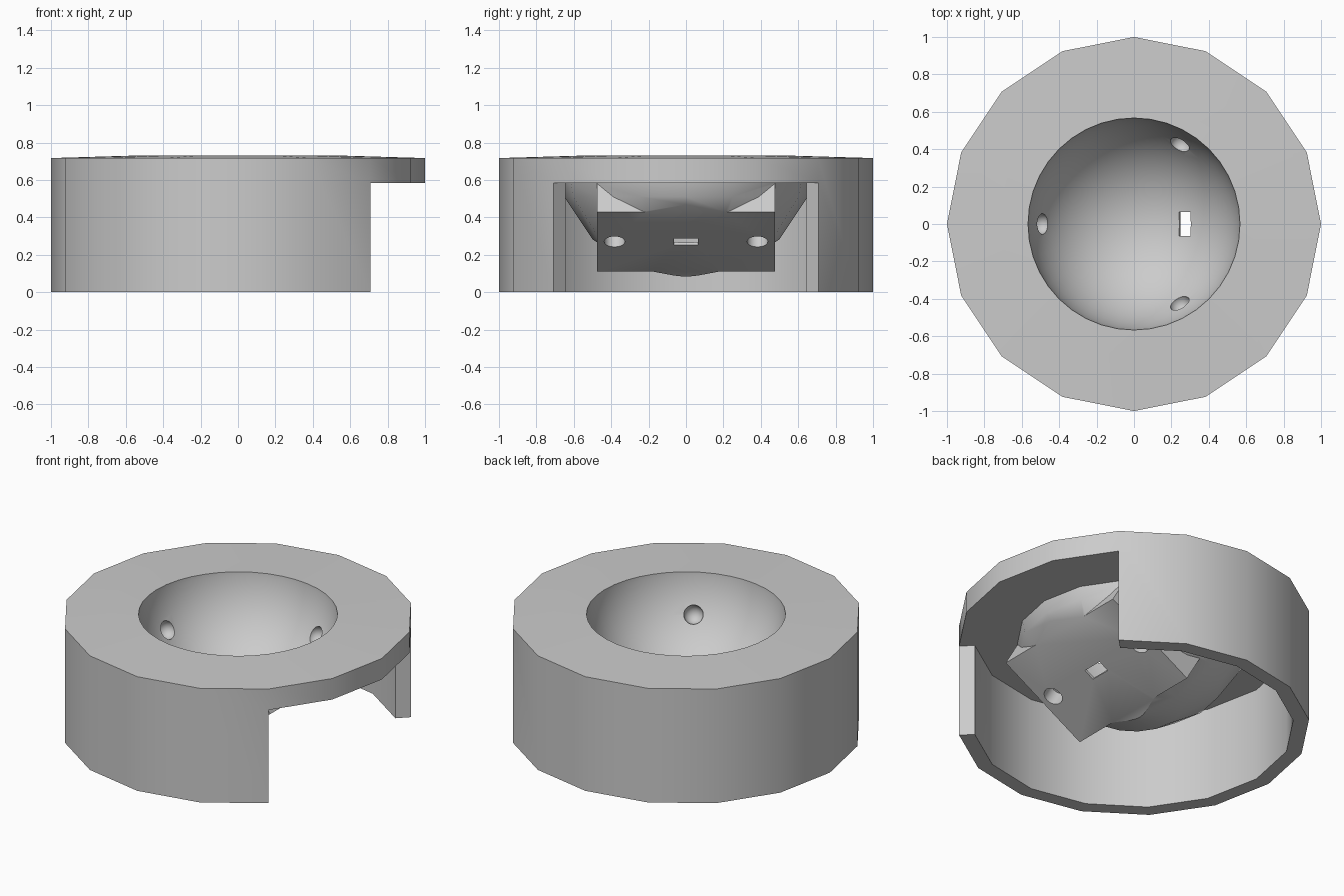
import bpy, bmesh, math
from mathutils import Matrix, Vector

cube = bpy.data.objects.get("Cube")
if cube:
    bpy.data.objects.remove(cube, do_unlink=True)

SIDES = 16
CEILING = 0.585          # underside of the lid
CENTRE = Vector((0, 0, 0.78))   # centre of the round cavity
CAVITY = 0.57

grey = bpy.data.materials.new("plain grey")
grey.use_nodes = True
colour = (0.6, 0.6, 0.6, 1)
grey.diffuse_color = colour
grey.node_tree.nodes["Principled BSDF"].inputs["Base Color"].default_value = colour


def finish(name, bm):
    bmesh.ops.recalc_face_normals(bm, faces=bm.faces[:])
    mesh = bpy.data.meshes.new(name)
    bm.to_mesh(mesh)
    bm.free()
    mesh.materials.append(grey)
    obj = bpy.data.objects.new(name, mesh)
    bpy.context.collection.objects.link(obj)
    return obj


def prism(name, radius, bottom, top, sides=SIDES, matrix=Matrix(), apex=None):
    bm = bmesh.new()
    bmesh.ops.create_cone(bm, cap_ends=True, segments=sides, radius1=radius,
                          radius2=radius, depth=top - bottom)
    bmesh.ops.translate(bm, vec=(0, 0, (top + bottom) / 2), verts=bm.verts[:])
    if apex:
        cap = max(bm.faces, key=lambda f: f.calc_center_median().z)
        bmesh.ops.poke(bm, faces=[cap])[
            "verts"][0].co.z = apex
    bm.transform(matrix)
    return finish(name, bm)


def ball(name, radius, centre, segments, rings):
    bm = bmesh.new()
    bmesh.ops.create_uvsphere(bm, u_segments=segments, v_segments=rings, radius=radius)
    bmesh.ops.translate(bm, vec=centre, verts=bm.verts[:])
    return finish(name, bm)


def block(name, size, centre, matrix):
    bm = bmesh.new()
    bmesh.ops.create_cube(bm, size=1)
    bm.transform(matrix @ Matrix.Translation(centre) @ Matrix.Diagonal((*size, 1)))
    return finish(name, bm)


def combine(target, other, operation):
    other.hide_render = True
    mod = target.modifiers.new(operation, "BOOLEAN")
    mod.operation = operation
    mod.solver = "EXACT"
    mod.object = other
    bpy.context.view_layer.objects.active = target
    bpy.ops.object.modifier_apply(modifier=mod.name)
    bpy.data.objects.remove(other, do_unlink=True)


# Round housing, hollow underneath, with a quarter of the wall left open
housing = prism("housing", 1, 0, 0.717, apex=0.747)
combine(housing, prism("hollow", 0.91, -0.1, CEILING), "DIFFERENCE")
bm = bmesh.new()
corners = [bm.verts.new((x, y, -0.1)) for x, y in ((0, 0), (2, -2), (2, 2))]
wedge = bmesh.ops.extrude_face_region(bm, geom=[bm.faces.new(corners)])
bmesh.ops.translate(bm, vec=(0, 0, CEILING + 0.1),
                    verts=[v for v in wedge["geom"] if isinstance(v, bmesh.types.BMVert)])
combine(housing, finish("wall_opening", bm), "DIFFERENCE")

# Bowl shell with a tilted sensor mount, trimmed to one flat face
tilt = Matrix.Translation((0.28, 0, 0.27)) @ Matrix.Rotation(math.radians(-30), 4, "Y")
bowl = ball("bowl", 0.705, CENTRE, SIDES, 8)
combine(bowl, block("sensor_mount", (0.635, 0.95, 0.35), (0, 0, 0.075), tilt), "UNION")
combine(bowl, block("flat_trim", (3, 3, 1), (0, 0, -0.5), tilt), "DIFFERENCE")
combine(bowl, block("top_trim", (3, 3, 2), (0, 0, 1.66), Matrix()), "DIFFERENCE")
combine(housing, bowl, "UNION")

# Round cavity
combine(housing, ball("cavity", CAVITY, CENTRE, 40, 24), "DIFFERENCE")

# Three bearing sockets around the cavity
for degrees in (60, 180, 300):
    a = math.radians(degrees)
    spot = CENTRE + CAVITY * Vector((0.866 * math.cos(a), 0.866 * math.sin(a), -0.5))
    combine(housing, ball("bearing_socket", 0.056, spot, 20, 12), "DIFFERENCE")

# Sensor slot and two screw holes in the flat face
combine(housing, block("sensor_slot", (0.07, 0.13, 0.2), (0, 0, 0), tilt), "DIFFERENCE")
for side in (-1, 1):
    place = tilt @ Matrix.Translation((0, 0.382 * side, 0))
    combine(housing, prism("screw_hole", 0.056, -0.1, 0.1, 20, place), "DIFFERENCE")

bpy.ops.object.select_all(action="DESELECT")
housing.select_set(True)
bpy.context.view_layer.objects.active = housing
bpy.ops.object.shade_smooth_by_angle(angle=math.radians(30))
